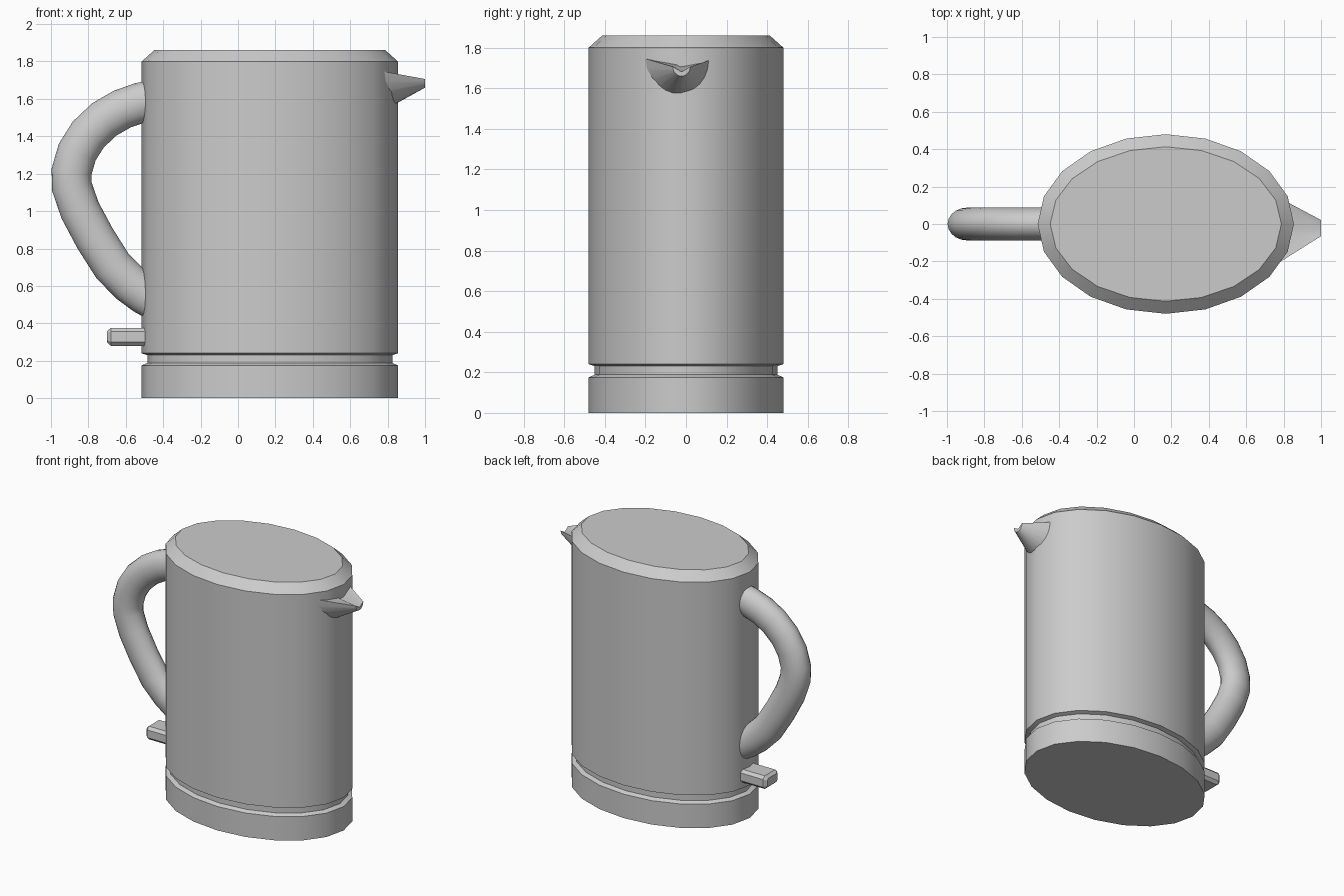
import bpy, bmesh, math
from mathutils import Vector

if "Cube" in bpy.data.objects:
    bpy.data.objects.remove(bpy.data.objects["Cube"])


def loft(name, rings, cap_start=True, cap_end=True, angle=32):
    """Skin a list of closed rings that share one point count."""
    bm = bmesh.new()
    loops = [[bm.verts.new(p) for p in ring] for ring in rings]
    n = len(loops[0])
    for a, b in zip(loops, loops[1:]):
        for i in range(n):
            j = (i + 1) % n
            bm.faces.new((a[i], a[j], b[j], b[i]))
    if cap_start:
        bm.faces.new(loops[0][::-1])
    if cap_end:
        bm.faces.new(loops[-1])
    bmesh.ops.recalc_face_normals(bm, faces=bm.faces)
    mesh = bpy.data.meshes.new(name)
    bm.to_mesh(mesh)
    bm.free()
    obj = bpy.data.objects.new(name, mesh)
    bpy.context.collection.objects.link(obj)
    bpy.ops.object.select_all(action='DESELECT')
    obj.select_set(True)
    bpy.context.view_layer.objects.active = obj
    bpy.ops.object.shade_smooth_by_angle(angle=math.radians(angle))
    return obj


def oval(z, inset, sides=20):
    steps = [2 * math.pi * i / sides for i in range(sides)]
    return [(0.17 + (0.685 - inset) * math.cos(t), (0.48 - inset) * math.sin(t), z)
            for t in steps]


# Power base with the recessed neck that forms the groove
loft("power_base", [oval(0, 0), oval(0.175, 0), oval(0.188, 0.03), oval(0.23, 0.03)],
     cap_end=False)

# Kettle body with the chamfered lid on top
loft("kettle_body", [oval(0.23, 0.03), oval(0.24, 0), oval(1.8, 0), oval(1.86, 0.067)],
     cap_start=False)

# Handle: oval section swept along a path in the xz plane
path = [Vector((x, 0, z)) for x, z in (
    (-0.42, 1.60), (-0.52, 1.58), (-0.62, 1.545), (-0.715, 1.49), (-0.80, 1.41),
    (-0.86, 1.315), (-0.89, 1.21), (-0.888, 1.13), (-0.845, 1.005), (-0.765, 0.855),
    (-0.67, 0.705), (-0.575, 0.61), (-0.50, 0.555), (-0.42, 0.51))]
rings = []
for i, p in enumerate(path):
    tangent = (path[min(i + 1, len(path) - 1)] - path[max(i - 1, 0)]).normalized()
    side = Vector((tangent.z, 0, -tangent.x))
    rings.append([p + side * 0.108 * math.cos(t) + Vector((0, 0.088 * math.sin(t), 0))
                  for t in (2 * math.pi * k / 20 for k in range(20))])
loft("handle", rings, angle=45)


# Switch lever: chamfered bar below the handle
def bar(x, hy, hz, c):
    pts = [(hy, hz - c), (hy - c, hz), (c - hy, hz), (-hy, hz - c),
           (-hy, c - hz), (c - hy, -hz), (hy - c, -hz), (hy, c - hz)]
    return [(x, y, 0.328 + z) for y, z in pts]


loft("switch_lever", [bar(-0.45, 0.08, 0.048, 0.02), bar(-0.68, 0.08, 0.048, 0.02),
                      bar(-0.70, 0.06, 0.03, 0.012)], angle=20)


# Pouring spout: tapered half cone with a slightly dished top
def half_round(x, yc, half, top, bottom, dip):
    arc = [math.pi + math.pi * k / 12 for k in range(13)]
    ring = [(x, yc + half * math.cos(t), top + (top - bottom) * math.sin(t)) for t in arc]
    return ring + [(x, yc, top - dip)]


loft("spout", [half_round(0.75, -0.034, 0.188, 1.752, 1.522, 0.03),
               half_round(1.0, -0.022, 0.043, 1.706, 1.66, 0.025)], angle=35)
